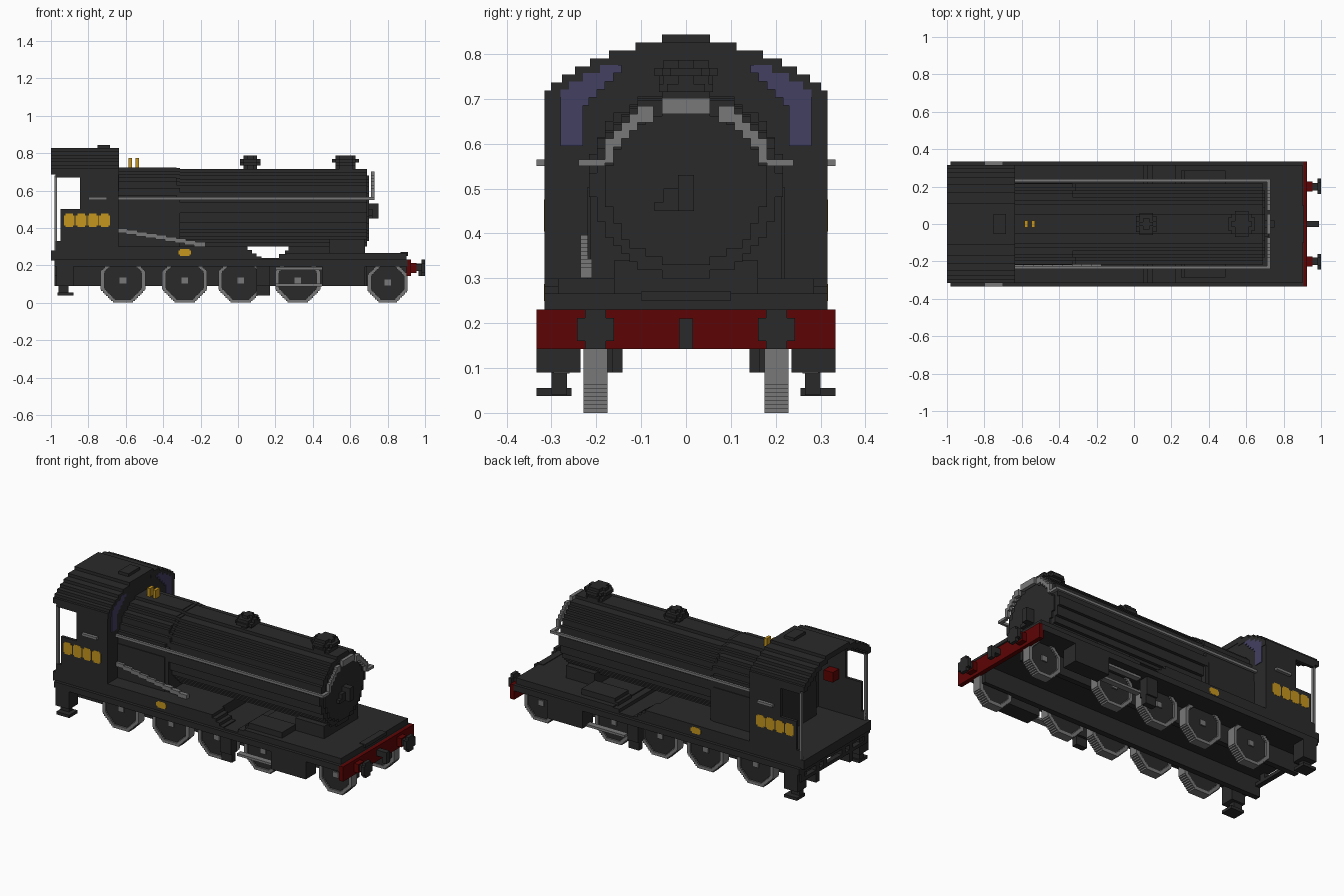
import bpy, bmesh, math

default_cube = bpy.data.objects.get("Cube")
if default_cube:
    bpy.data.objects.remove(default_cube)

BLOCK = .018    # size of one stepped block
SIDE = .315     # half width of the cab and decks
EDGE = .333     # half width of the footplate and front beam
DECK = .23      # top of the footplate
CAB_FRONT = -.64
REAR = -.98


def material(name, red, green, blue):
    mat = bpy.data.materials.new(name)
    mat.use_nodes = True
    color = (red, green, blue, 1)
    mat.diffuse_color = color
    shader = next(n for n in mat.node_tree.nodes if n.type == 'BSDF_PRINCIPLED')
    shader.inputs['Base Color'].default_value = color
    return mat


BLACK = material("soot black", .023, .023, .023)
STEEL = material("steel grey", .19, .19, .19)
BRASS = material("brass yellow", .56, .3, .013)
RED = material("buffer red", .11, .001, .001)
GLASS = material("window blue", .055, .05, .12)


def part(name, mat, boxes, mirror=False):
    """One object from boxes (x0, x1, y0, y1, z0, z1), optionally mirrored in y."""
    boxes = list(boxes)
    if mirror:
        boxes += [(back, front, -outer, -inner, low, high)
                  for back, front, inner, outer, low, high in boxes]
    bm = bmesh.new()
    for box in boxes:
        starts, ends = box[::2], box[1::2]
        verts = bmesh.ops.create_cube(bm, size=1)['verts']
        for vert in verts:
            vert.co = [end if c > 0 else start for c, start, end in zip(vert.co, starts, ends)]
    mesh = bpy.data.meshes.new(name)
    bm.to_mesh(mesh)
    bm.free()
    mesh.materials.append(mat)
    bpy.context.collection.objects.link(bpy.data.objects.new(name, mesh))


def rows(radius, center, hole_radius=0):
    """Block rows of a disc: half width, hole half width, bottom, top."""
    count = round(2 * radius / BLOCK)
    height = 2 * radius / count

    def half_width(r, offset):
        return round(math.sqrt(max(0, r * r - offset * offset)) / BLOCK) * BLOCK

    for i in range(count):
        low = i * height - radius
        middle = low + height / 2
        yield (max(BLOCK, half_width(radius, middle)), half_width(hole_radius, middle),
               center + low, center + low + height)


def barrel(back, front, radius, center):
    """Stepped cylinder along x."""
    return [(back, front, -half, half, low, high) for half, _, low, high in rows(radius, center)]


def arched(back, front, radius, center, floor):
    """Stepped half cylinder on straight sides."""
    upper = [box for box in barrel(back, front, radius, center) if box[-1] > center]
    return upper + [(back, front, -radius, radius, floor, center)]


def stack(x, bottom, radii):
    """Stepped discs, one block high each, piled upwards."""
    for i, radius in enumerate(radii):
        low = bottom + i * BLOCK
        for half, _, right, left in rows(radius, 0):
            yield (x - half, x + half, right, left, low, low + BLOCK)


# Boiler, firebox and smokebox
part("boiler", BLACK, barrel(-.35, .69, .208, .508))
part("firebox", BLACK, arched(-.65, -.33, .22, .504, .29))
part("firebox_band", BLACK, arched(-.35, -.31, .214, .506, .29))
part("smokebox_door", BLACK, barrel(.68, .7, .175, .505))
part("smokebox_saddle", BLACK, [(.49, .68, -.16, .16, .2, .34)])
part("door_handle", BLACK, [(.7, .75, -BLOCK, BLOCK, .45, .53),
                            (.7, .72, -.07, 0, .45, .47),
                            (.7, .72, -.05, 0, .47, .5)])
part("steam_dome", BLACK, stack(.065, .715, (.04, .06, .05, .03)))
part("chimney", BLACK, stack(.575, .715, (.06, .05, .07, .05)))
part("whistles", BRASS, [(x, x + BLOCK, -.02, .02, .71, .773) for x in (-.585, -.547)])

# Handrails along the boiler and over the smokebox
part("side_handrail", STEEL, [(CAB_FRONT, .73, .225, .24, .55, .565),
                              (.71, .73, .18, .24, .55, .565)], True)
part("front_handrail", STEEL, [(.71, .73, min(hole, half - BLOCK), half, low - BLOCK, high)
                               for half, hole, low, high in rows(.2, .502, .186)
                               if low > .56], True)


def pipe_step(i):
    back = -.65 + i * .052
    top = .397 - i * .009
    return (back, back + .06, -.235, -.21, top - .024, top)


part("sloping_pipe", STEEL, map(pipe_step, range(9)))

# Running boards, decks and the steps between them
part("footplate", BLACK, [(REAR, .905, -EDGE, EDGE, .195, DECK)])
part("running_board", BLACK, [(-.65, .035, -SIDE, SIDE, .22, .3)])
part("board_steps", BLACK, [(.03, .05 + i * .025, .2, SIDE, .22, .3 - i * BLOCK)
                            for i in range(4)], True)
part("middle_deck", BLACK, [(.03, .3, -SIDE, SIDE, .22, .24),
                            (.22, .3, -SIDE, SIDE, .22, .26)])
part("front_deck", BLACK, [(.26, .9, -SIDE, SIDE, .22, .266),
                           (.87, .91, -.1, .1, .25, .27)])
part("cylinder_cover", BLACK, [(.27, .49, .155, .285, .22, .3),
                               (.25, .3, .155, .285, .22, .28)], True)


def plate(x, z, half_length, half_height, corner):
    """Thin side plate with notched corners."""
    for cut_x, cut_z in ((0, corner), (corner, 0)):
        yield (x - half_length + cut_x, x + half_length - cut_x, SIDE - .002, SIDE + .001,
               z - half_height + cut_z, z + half_height - cut_z)


part("builder_plate", BRASS, plate(-.285, .268, .033, .019, .008), True)
for i in range(4):
    part(f"number_plate_{i}", BRASS, plate(-.902 + i * .063, .44, .029, .036, .009), True)

# Frames and running gear
part("main_frame", BLACK, [(REAR, .69, .142, .175, .09, .21)], True)
part("front_frame", BLACK, [(.68, .9, .142, .165, .09, .21)], True)
part("cylinder", BLACK, [(.45, .68, .235, EDGE, .09, .21)], True)
part("slide_bars", STEEL, [(.2, .45, .26, .295, z, z + .014) for z in (.088, .176)], True)
part("hanging_step", BLACK, [(.1, .17, .265, .3, .04, .1),
                             (.1, .17, .25, .31, .09, .2)], True)
part("cab_step", BLACK, [(-.965, -.88, .255, EDGE, .038, .055),
                         (-.96, -.905, .265, .3, .05, .1),
                         (-.97, -.88, .25, EDGE, .09, .2)], True)


def wheel(name, x, radius):
    """Stepped octagonal rim around a recessed disc."""
    inner = radius - .02
    rim, disc = [], []
    count = round(4 * radius / BLOCK)
    height = 2 * radius / count
    for i in range(count):
        low = i * height
        offset = abs(low + height / 2 - radius)
        half = min(radius, math.sqrt(2) * radius - offset)
        hole = min(inner, math.sqrt(2) * inner - offset)
        if offset < inner:
            rim += [(x - half, x - hole, .175, .228, low, low + height),
                    (x + hole, x + half, .175, .228, low, low + height)]
            disc.append((x - hole, x + hole, .18, .218, low, low + height))
        else:
            rim.append((x - half, x + half, .175, .228, low, low + height))
    part(name + "_rim", STEEL, rim, True)
    part(name + "_disc", BLACK, disc, True)
    part(name + "_hub", STEEL, [(x - BLOCK, x + BLOCK, .2, .226, radius - cut, radius + cut)
                                for cut in (.009, .016)], True)


for i, x in enumerate((-.615, -.285, .015, .32)):
    wheel(f"driving_wheel_{i}", x, .12)
wheel("leading_wheel", .8, .107)

# Front beam, buffers and coupling
part("front_beam", RED, [(.9, .926, -EDGE, EDGE, .142, DECK)])
part("buffer_shank", RED, [(.92, .955, .175, .228, .16, .212)], True)
part("buffer_head", BLACK, [(.95, .99, .18, .22, .17, .205),
                            (.98, 1, .178, .225, .142, DECK),
                            (.98, 1, .16, .243, .16, .212)], True)
part("coupling_hook", BLACK, [(.92, .99, -.016, .016, .175, .21),
                              (.965, .99, -.016, .016, .142, .21)])

# Cab body
WALL = SIDE - BLOCK
part("cab_floor", BLACK, [(-1, CAB_FRONT, -SIDE, SIDE, .225, .28)])
part("rear_beam", BLACK, [(REAR, -.95, -SIDE, SIDE, .145, .165)])
part("rear_beam_post", BLACK, [(REAR, -.95, y, y + .035, .15, .2) for y in (.07, .28)], True)
part("cab_side", BLACK, [(-.948, CAB_FRONT, WALL, SIDE, DECK, .5),
                         (-.975, -.94, WALL, SIDE, DECK, .33),
                         (-.845, CAB_FRONT, WALL, SIDE, .49, .7),
                         (-.975, CAB_FRONT, WALL, SIDE, .67, .7)], True)
part("cab_pillar", STEEL, [(REAR, -.967, WALL, .313, .27, .68)], True)
part("window_ledge", STEEL, [(-.8, -.7, .31, EDGE, .55, .565)], True)


# Cab roof shell and front wall share one circular arch
def roof_half(z):
    drop = max(0, .83 - z)
    return min(SIDE, math.sqrt(drop * (.98 - drop)))


roof, wall = [], [(-.665, CAB_FRONT, -SIDE, SIDE, DECK, .71)]
for i in range(7):
    top = .826 - i * BLOCK
    middle = top - BLOCK / 2
    half = roof_half(middle)
    inner = max(0, roof_half(middle + BLOCK) - .02) if i else 0
    roof.append((-1, CAB_FRONT + .003, inner, half, top - .032, top))
    wall.append((-.665, CAB_FRONT, -half, half, top - .03, top - .004))
part("cab_roof", BLACK, roof, True)
part("cab_front_wall", BLACK, wall)
part("roof_hatch", BLACK, [(-.75, -.685, -.053, .053, .82, .843)])

# Curved cab front windows, showing on both faces of the wall
panes = []
for i in range(10):
    low = .595 + i * BLOCK
    middle = low + BLOCK / 2
    inner, outer = min(.23, .91 - middle), min(.28, roof_half(middle + .025))
    panes += [(x, x + .008, inner, outer, low, low + BLOCK) for x in (-.669, CAB_FRONT - .004)]
part("cab_window", GLASS, panes, True)

# Boiler end and seats inside the cab
part("backhead", BLACK, arched(-.72, -.66, .2, .48, .27))
part("cab_seat", RED, [(-.8, -.74, .24, WALL, .48, .54)], True)
